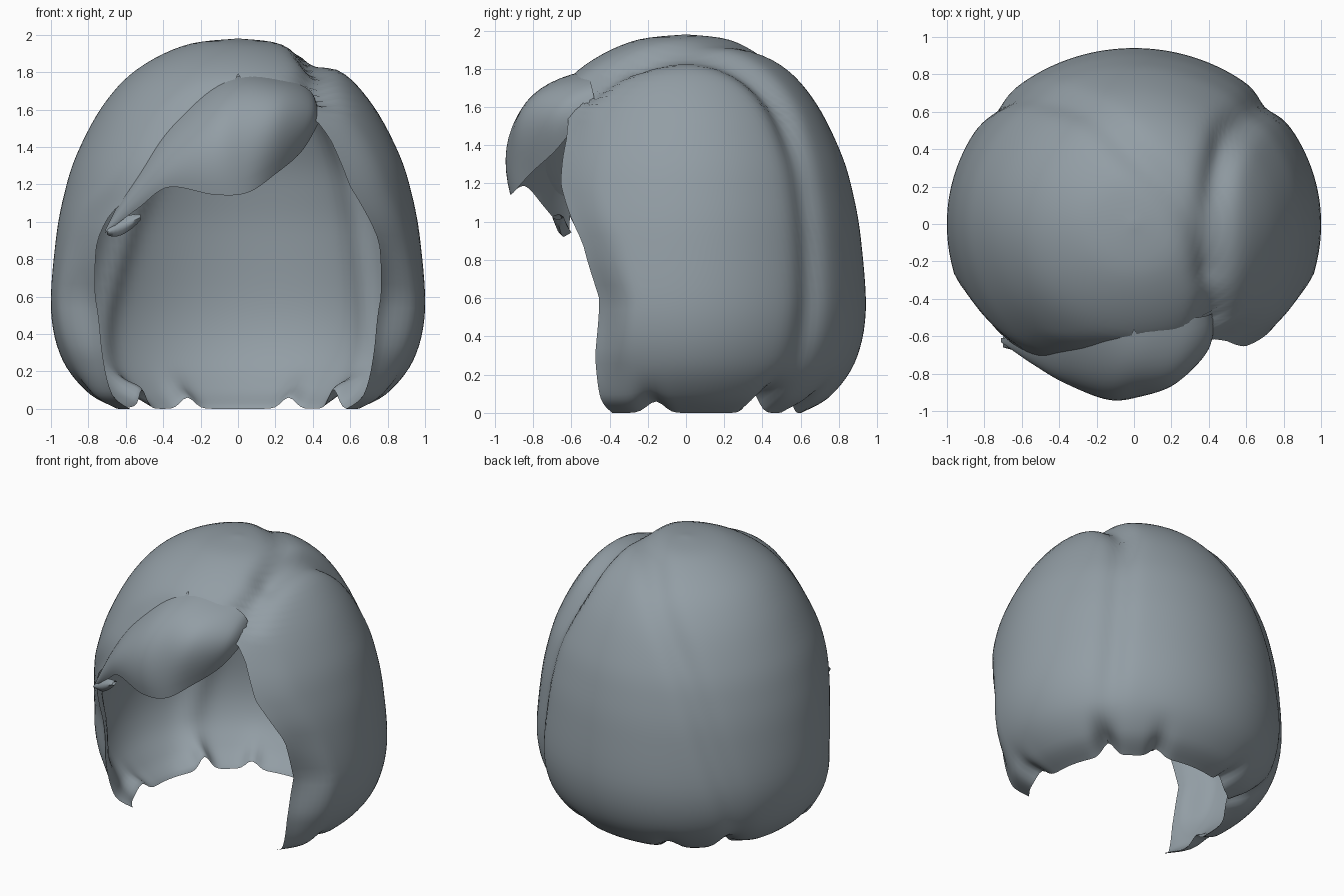
import bpy, bmesh, math
from mathutils import Vector

if "Cube" in bpy.data.objects:
    bpy.data.objects.remove(bpy.data.objects["Cube"])


def spline(pts, t):
    """Catmull-Rom point at t in 0..1 along a list of tuples."""
    f = t * (len(pts) - 1)
    i = min(int(f), len(pts) - 2)
    f -= i
    p = [Vector(pts[min(max(i + k, 0), len(pts) - 1)]) for k in (-1, 0, 1, 2)]
    return 0.5 * (2 * p[1] + (p[2] - p[0]) * f
                  + (2 * p[0] - 5 * p[1] + 4 * p[2] - p[3]) * f ** 2
                  + (3 * p[1] - p[0] - 3 * p[2] + p[3]) * f ** 3)


def lerp_table(table, x):
    for (x0, y0), (x1, y1) in zip(table, table[1:]):
        if x <= x1:
            return y0 + (y1 - y0) * max(0, x - x0) / (x1 - x0)
    return table[-1][1]


def smooth(x):
    x = min(max(x, 0), 1)
    return x * x * (3 - 2 * x)


hair = bpy.data.materials.new("blue_grey")
hair.diffuse_color = (.29, .34, .375, 1)
hair.use_nodes = True
hair.node_tree.nodes["Principled BSDF"].inputs["Base Color"].default_value = hair.diffuse_color


def shell(name, outer, inner):
    """Two point grids that share their rims, joined into one closed skin."""
    bm = bmesh.new()
    for grid, flip in ((outer, False), (inner, True)):
        vs = [[bm.verts.new(p) for p in row] for row in grid]
        for a, b in zip(vs, vs[1:]):
            for j in range(len(a) - 1):
                q = [a[j], b[j], b[j + 1], a[j + 1]]
                bm.faces.new(q[::-1] if flip else q)
    bmesh.ops.remove_doubles(bm, verts=bm.verts, dist=0.0008)
    bmesh.ops.recalc_face_normals(bm, faces=bm.faces)
    me = bpy.data.meshes.new(name)
    bm.to_mesh(me)
    bm.free()
    me.materials.append(hair)
    ob = bpy.data.objects.new(name, me)
    bpy.context.collection.objects.link(ob)
    bpy.context.view_layer.objects.active = ob
    ob.select_set(True)
    bpy.ops.object.shade_smooth_by_angle(angle=math.radians(60))
    ob.select_set(False)


# Dome profile (radius, height) from crown to curled-in hem
PROFILE = [(0, 1.985), (.28, 1.95), (.54, 1.82), (.72, 1.63), (.86, 1.37), (.93, 1.15),
           (.975, .9), (1, .53), (.94, .27), (.8, .09), (.64, .005)]
# Half angle of the face opening by height
OPENING = [(0, 56), (.3, 56.5), (.6, 59), (.9, 54), (1.2, 42), (1.45, 38), (1.55, 34),
           (1.62, 25), (1.72, 8), (1.78, 0)]
# Partings between the right, left and back locks
PARTINGS = [
    [(.42, -.52, 1.7), (.41, -.2, 1.82), (.42, .15, 1.84), (.5, .45, 1.68), (.63, .6, 1.35),
     (.7, .65, .9), (.72, .63, .5), (.58, .42, .04)],
    [(.4, -.25, 1.87), (.28, .08, 1.94), (0, .37, 1.9), (-.2, .55, 1.7), (-.5, .7, 1.35),
     (-.66, .68, .9), (-.75, .55, .4), (-.6, .3, .04)]]
LINES = [[spline(p, i / 150) for i in range(151)] for p in PARTINGS]
DEPTHS = ((.065, .035), (.03, .03))     # at crown, at hem
NOTCHES = ((76, .06), (126, .1), (155, .06), (205, .06), (234, .1), (284, .06))

ROWS, COLS = 56, 110
outer, inner = [], []
for i in range(ROWS + 1):
    v = i / ROWS
    r, z = spline(PROFILE, v)
    half = lerp_table(OPENING, z)
    left = half * (1 - .35 * smooth((z - 1) / .4))
    closed = smooth((z - 1.68) / .1)
    curl = .03 + .09 * math.exp(-((z - .5) / .3) ** 2)
    hem = smooth((v - .8) / .2)
    ro, ri = [], []
    for j in range(COLS + 1):
        u = j / COLS
        deg = half + u * (360 - half - left)
        a = math.radians(deg)
        rim = min(u, 1 - u)
        edge = max(math.sqrt(smooth(rim / .04)), closed)
        rr = r * (1 - curl * (1 - smooth(rim / .065)) * (1 - closed))
        rr *= 1 + .13 * hem * smooth(math.cos(a) / .5)
        depth_y = .94 + .05 * smooth(math.cos(a) / .6)
        p = Vector((rr * math.sin(a), -depth_y * rr * math.cos(a), z))
        # scalloped hem
        p.z += hem * max(h * math.exp(-((deg - n) / 5) ** 2) for n, h in NOTCHES)
        centre = Vector((0, 0, min(max(z, .4), 1.0)))
        inward = (centre - p).normalized()
        base = p.copy()
        for line, (d0, d1) in zip(LINES, DEPTHS):
            d = min((q - base).length for q in line)
            p += inward * (d1 + (d0 - d1) * smooth((z - 1.2) / .5)) * math.exp(-(d / .09) ** 2)
        thick = .05 * edge * math.sqrt(smooth((1 - v) / .15))
        ro.append(p)
        ri.append(p + inward * thick)
    outer.append(ro)
    inner.append(ri)
shell("hair_cap", outer, inner)

# Swept fringe: root line, fullest line and hem, from right to left tip
ROOT = [(.43, -.47, 1.6), (.39, -.49, 1.7), (.27, -.51, 1.76), (.05, -.54, 1.79),
        (-.15, -.58, 1.72), (-.4, -.6, 1.5), (-.56, -.6, 1.25), (-.71, -.61, .96)]
FULL = [(.43, -.54, 1.56), (.39, -.68, 1.58), (.22, -.83, 1.6), (.02, -.87, 1.58),
        (-.15, -.89, 1.5), (-.38, -.81, 1.37), (-.55, -.73, 1.18), (-.71, -.63, .955)]
HEM = [(.43, -.56, 1.53), (.34, -.68, 1.38), (.2, -.81, 1.26), (.05, -.9, 1.16),
       (-.13, -.915, 1.15), (-.37, -.84, 1.19), (-.53, -.74, 1.08), (-.71, -.63, .945)]
outer, inner = [], []
for i in range(49):
    s = i / 48
    a, m, h = (spline(c, s) for c in (ROOT, FULL, HEM))
    back = m + Vector((0, .08, -.05)) * math.sin(math.pi * s)
    rows = []
    for mid in (m, back):
        rows.append([a * (1 - t) * (1 - 2 * t) + mid * 4 * t * (1 - t) + h * t * (2 * t - 1)
                     for t in (k / 14 for k in range(15))])
    outer.append(rows[0])
    inner.append(rows[1])
shell("fringe", outer, inner)

# Small curled wisp at the fringe tip
WISP = [(-.7, -.63, .95), (-.62, -.65, .98), (-.52, -.67, 1.03)]
outer, inner = [], []
for i in range(9):
    c = spline(WISP, i / 8)
    w = .045 * math.sin(math.pi * (.1 + .8 * i / 8))
    ring = [[c + Vector((0, sgn * .03 * math.sin(math.pi * k / 4), w * (k / 2 - 1)))
             for k in range(5)] for sgn in (-1, 1)]
    outer.append(ring[0])
    inner.append(ring[1])
shell("fringe_wisp", outer, inner)

# Rest on the ground
low = min(v.co.z for o in bpy.data.objects for v in o.data.vertices)
for o in bpy.data.objects:
    for v in o.data.vertices:
        v.co.z -= low
